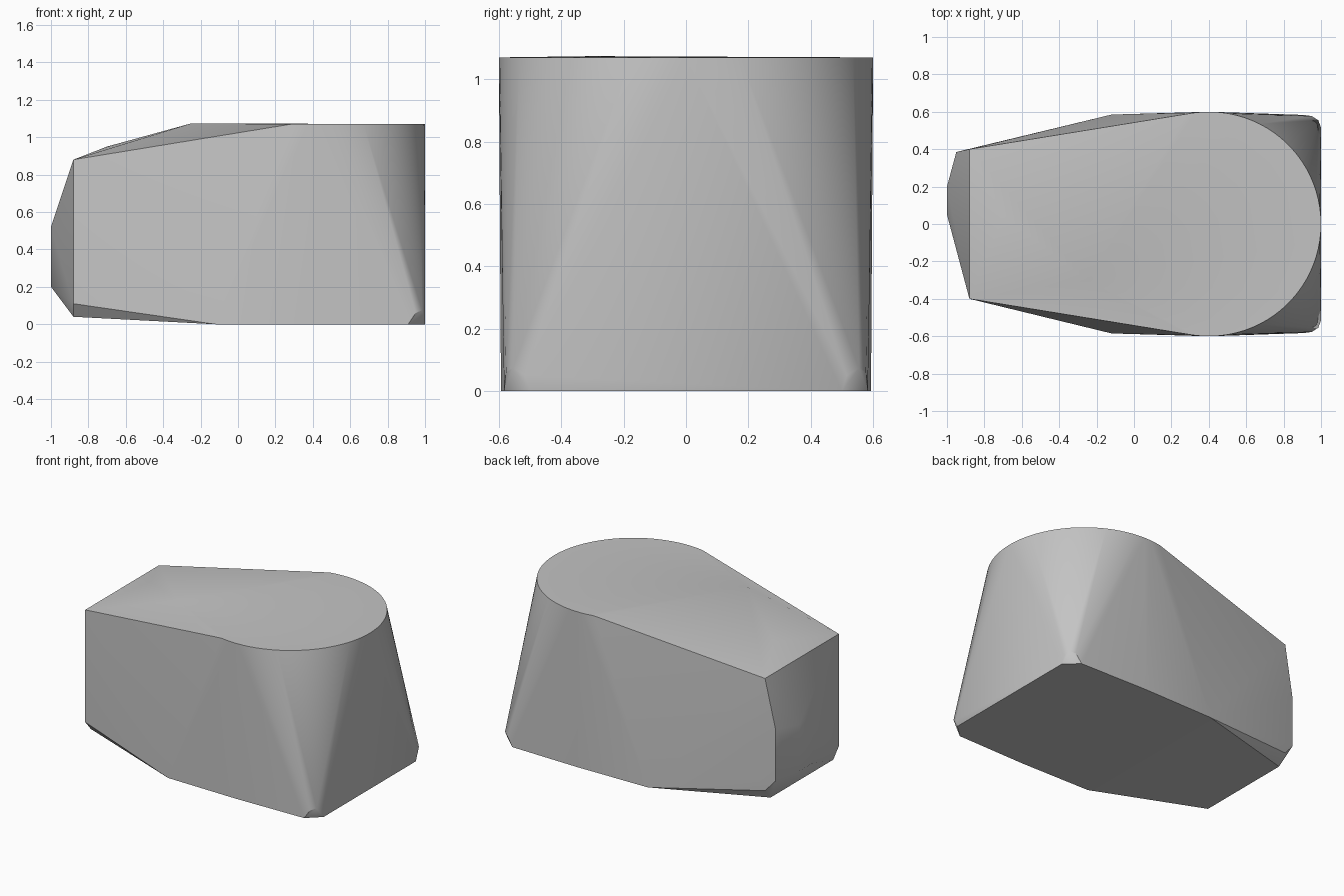
import bpy
import bmesh
import math

cube = bpy.data.objects.get("Cube")
if cube:
    bpy.data.objects.remove(cube, do_unlink=True)

# One plain grey
grey = bpy.data.materials.new("plain grey")
grey.use_nodes = True
colour = (0.55, 0.55, 0.55, 1)
grey.diffuse_color = colour
grey.node_tree.nodes["Principled BSDF"].inputs["Base Color"].default_value = colour

HEIGHT = 1.07
RADIUS = 0.6


def mirrored(points):
    """Repeat the points on the front and the back."""
    return [(x, side * y, z) for x, y, z in points for side in (-1, 1)]


# Rounded rim of the flat top
rim = []
STEPS = 48
for i in range(STEPS + 1):
    a = math.radians(-101 + 202 * i / STEPS)
    rim.append((0.4 + RADIUS * math.cos(a), RADIUS * math.sin(a), HEIGHT))

# Flat base with chamfered right corners
base = mirrored([
    (-0.12, 0.585, 0), (0.4, 0.593, 0), (0.91, 0.583, 0), (1.0, 0.5, 0),
    (0.95, 0.577, 0.06), (0.985, 0.555, 0.075), (1.0, 0.515, 0.05),
])

# Narrow left end, lower and tapered
left_end = mirrored([(-0.88, 0.4, 0.88), (-0.88, 0.4, 0.11), (-0.88, 0.34, 0.04)])

# Uneven bulge on the left end and the slight peak on the sloping top
bulge = [(-1, y, z) for y in (0.05, 0.2) for z in (0.2, 0.52)]
bulge += [(-0.95, 0.385, z) for z in (0.19, 0.54)]
peak = [(-0.25, -0.3, 1.074), (-0.7, 0.05, 0.95)]

# Wrap everything in one convex shell
bm = bmesh.new()
for p in rim + base + left_end + bulge + peak:
    bm.verts.new(p)
hull = bmesh.ops.convex_hull(bm, input=bm.verts)
spare = {v for v in hull["geom_interior"] + hull["geom_unused"]
         if isinstance(v, bmesh.types.BMVert)}
bmesh.ops.delete(bm, geom=list(spare), context='VERTS')
bmesh.ops.dissolve_limit(bm, angle_limit=math.radians(0.2),
                         verts=bm.verts, edges=bm.edges)
bmesh.ops.recalc_face_normals(bm, faces=bm.faces)

mesh = bpy.data.meshes.new("convex_shell")
bm.to_mesh(mesh)
bm.free()
shell = bpy.data.objects.new("convex_shell", mesh)
bpy.context.collection.objects.link(shell)
mesh.materials.append(grey)

bpy.ops.object.select_all(action='DESELECT')
shell.select_set(True)
bpy.context.view_layer.objects.active = shell
bpy.ops.object.shade_smooth_by_angle(angle=math.radians(30))
